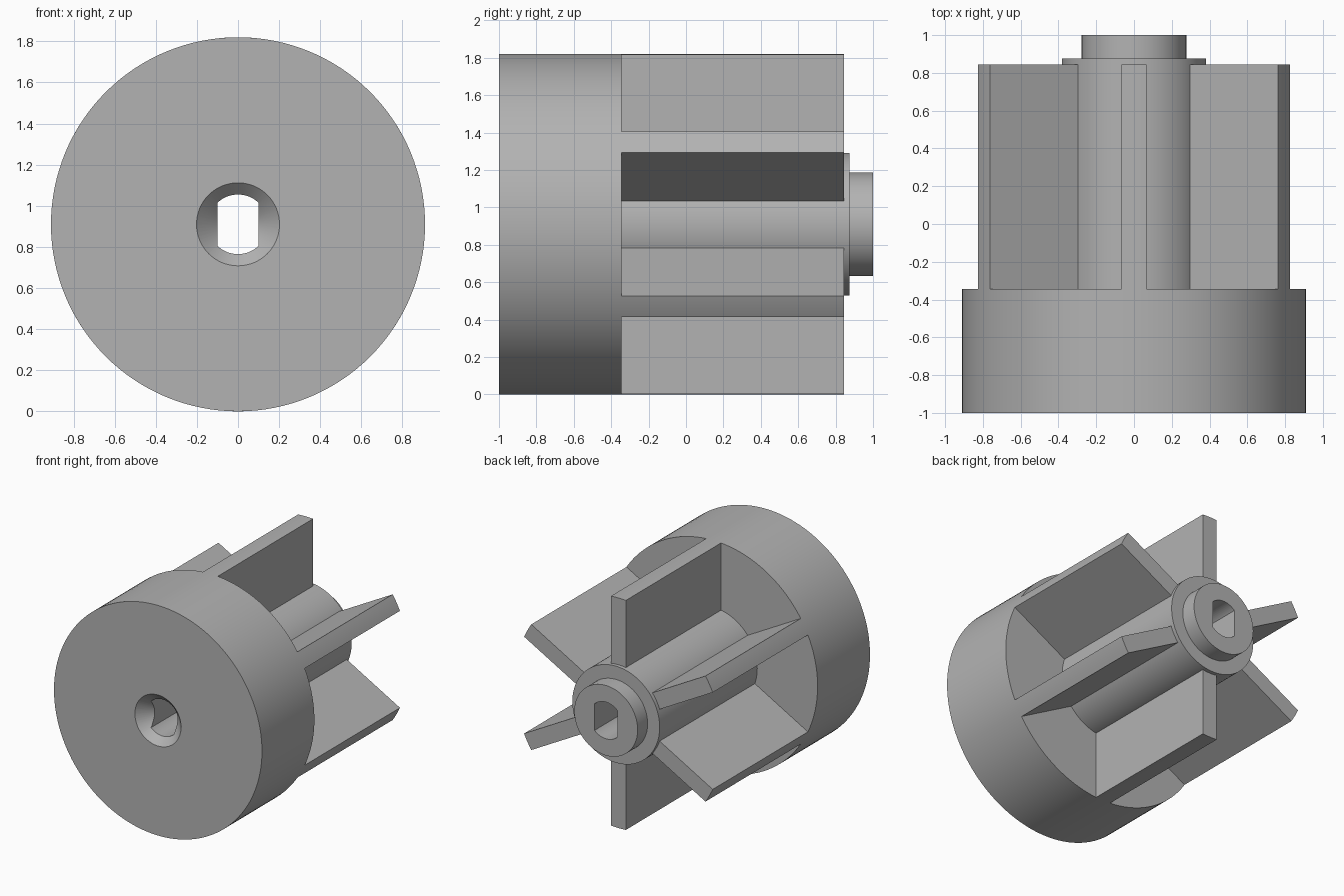
import bpy, bmesh, math
from mathutils import Matrix, Vector

R = 0.91            # outer radius, also the height of the axis
HUB_R = 0.382
DISC_BACK = -0.345
FIN_BACK = 0.845
HALF_T = 0.065      # half thickness of a fin
BORE_R = 0.145
FLAT = 0.1          # half width across the bore flats

cube = bpy.data.objects.get("Cube")
if cube:
    bpy.data.objects.remove(cube)

grey = bpy.data.materials.new("plain grey")
grey.use_nodes = True
colour = (0.45, 0.45, 0.45, 1)
grey.diffuse_color = colour
grey.node_tree.nodes["Principled BSDF"].inputs["Base Color"].default_value = colour


def finish(name, bm):
    bmesh.ops.remove_doubles(bm, verts=bm.verts, dist=1e-5)
    bmesh.ops.recalc_face_normals(bm, faces=bm.faces)
    mesh = bpy.data.meshes.new(name)
    bm.to_mesh(mesh)
    bm.free()
    mesh.materials.append(grey)
    obj = bpy.data.objects.new(name, mesh)
    obj.location.z = R
    bpy.context.collection.objects.link(obj)
    return obj


def lathe(name, profile, steps=128):
    """Spin (radius, y) points about the y axis."""
    bm = bmesh.new()
    verts = [bm.verts.new((0, y, r)) for r, y in profile]
    edges = [bm.edges.new(pair) for pair in zip(verts, verts[1:])]
    bmesh.ops.spin(bm, geom=verts + edges, cent=(0, 0, 0), axis=(0, 1, 0),
                   angle=math.tau, steps=steps)
    return finish(name, bm)


def prism(name, outline, y0, y1, angle=0):
    """Extrude an (x, z) outline along y, turned about the y axis."""
    bm = bmesh.new()
    face = bm.faces.new([bm.verts.new((x, y0, z)) for x, z in outline])
    new = bmesh.ops.extrude_face_region(bm, geom=[face])["geom"]
    bmesh.ops.translate(bm, vec=Vector((0, y1 - y0, 0)),
                        verts=[v for v in new if isinstance(v, bmesh.types.BMVert)])
    bm.transform(Matrix.Rotation(angle, 4, 'Y'))
    return finish(name, bm)


def smooth(obj):
    bpy.ops.object.select_all(action='DESELECT')
    obj.select_set(True)
    bpy.context.view_layer.objects.active = obj
    bpy.ops.object.shade_smooth_by_angle(angle=math.radians(25))


def arc(radius, start, end, n):
    """Points on a circle, angles measured from straight up."""
    return [(radius * math.sin(start + (end - start) * i / n),
             radius * math.cos(start + (end - start) * i / n)) for i in range(n + 1)]


# Disc, hub and end boss in one turned body
body = lathe("disc_and_hub", [(0, -1), (R, -1), (R, DISC_BACK), (HUB_R, DISC_BACK),
                              (HUB_R, 0.875), (0.277, 0.875), (0.277, 1), (0, 1)])

# Double-flat bore and countersink
a = math.asin(FLAT / BORE_R)
slot = arc(BORE_R, -a, a, 16) + arc(BORE_R, math.pi - a, math.pi + a, 16)
bore = prism("bore_cutter", slot, -1.2, 1.2)
sink = lathe("countersink_cutter", [(0, -1.05), (0.252, -1.05), (0, -0.798)], 64)
bpy.context.view_layer.objects.active = body
for cutter in (bore, sink):
    mod = body.modifiers.new(cutter.name, 'BOOLEAN')
    mod.operation = 'DIFFERENCE'
    mod.solver = 'EXACT'
    mod.object = cutter
    bpy.ops.object.modifier_apply(modifier=mod.name)
    bpy.data.objects.remove(cutter)
smooth(body)

# Six radial fins, rounded to the disc at their tips
tip = math.asin(HALF_T / R)
fin_outline = [(HALF_T, 0.25), (-HALF_T, 0.25)] + arc(R, -tip, tip, 6)
for i, degrees in enumerate((0, 61, 119, 180, 241, 299)):
    smooth(prism(f"fin_{i + 1}", fin_outline, DISC_BACK, FIN_BACK, math.radians(degrees)))
